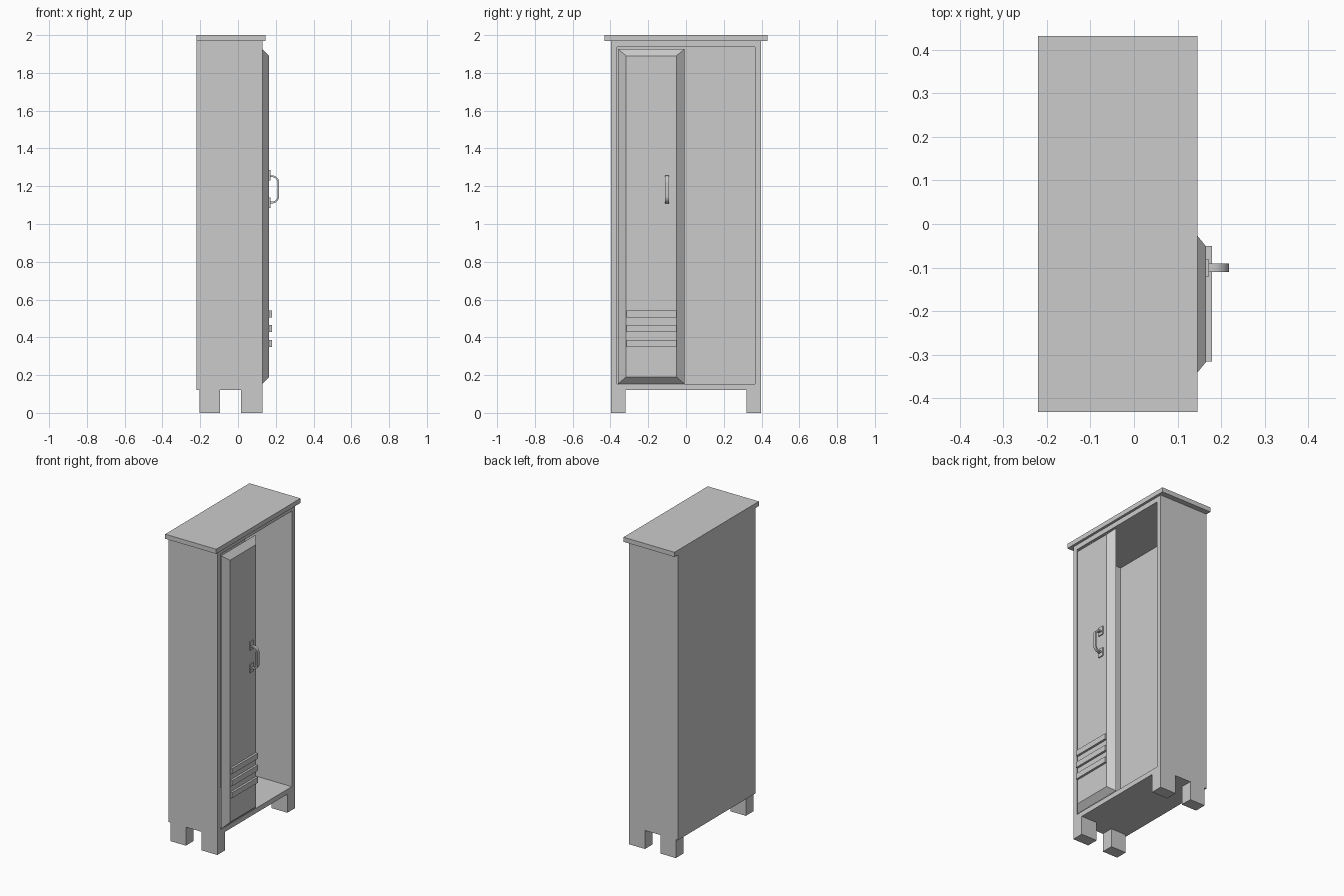
import bpy, bmesh, math

if "Cube" in bpy.data.objects:
    bpy.data.objects.remove(bpy.data.objects["Cube"])


def finish(name, bm):
    bmesh.ops.recalc_face_normals(bm, faces=bm.faces)
    me = bpy.data.meshes.new(name)
    bm.to_mesh(me)
    bm.free()
    ob = bpy.data.objects.new(name, me)
    bpy.context.collection.objects.link(ob)
    return ob


def box_bm(x, y, z):
    bm = bmesh.new()
    bmesh.ops.create_cube(bm, size=1)
    for v in bm.verts:
        v.co = [(a + b) / 2 + c * (b - a) for (a, b), c in zip((x, y, z), v.co)]
    return bm


def box(name, x, y, z):
    return finish(name, box_bm(x, y, z))


def front_face(bm):
    return max(bm.faces, key=lambda f: f.calc_center_median().x)


# Carcass: a box hollowed out from its open side
bm = box_bm((-0.22, 0.13), (-0.397, 0.397), (0.12, 1.97))
face = front_face(bm)
bmesh.ops.inset_region(bm, faces=[face], thickness=0.045)
ext = bmesh.ops.extrude_face_region(bm, geom=[face])
for v in ext["geom"]:
    if isinstance(v, bmesh.types.BMVert):
        v.co.x = -0.205
if face.is_valid:
    bmesh.ops.delete(bm, geom=[face], context='FACES_ONLY')
finish("carcass", bm)

# Overhanging top board
box("top_board", (-0.22, 0.146), (-0.432, 0.432), (1.97, 2.0))

# Four block legs
for x in ((-0.205, -0.096), (0.016, 0.13)):
    for y in ((-0.397, -0.32), (0.32, 0.397)):
        box("leg", x, y, (0, 0.12))

# Door: slab with sloped border
bm = box_bm((0.13, 0.165), (-0.36, -0.008), (0.154, 1.926))
for v in front_face(bm).verts:
    v.co.y += 0.043 if v.co.y < -0.2 else -0.043
    v.co.z += 0.036 if v.co.z < 1 else -0.036
finish("door", bm)

# Vent bars low on the door
for i in range(3):
    z = 0.35 + i * 0.078
    box("vent_bar", (0.163, 0.179), (-0.315, -0.051), (z, z + 0.036))

# Handle mounting plates
for z in (1.085, 1.23):
    box("handle_plate", (0.163, 0.172), (-0.12, -0.082), (z, z + 0.055))

# Bent strap handle: outer and inner outlines with rounded corners
zc, half, out, rad = 1.183, 0.074, 0.218, 0.038


def outline(inset):
    r = rad - inset
    pts = [(0.165, zc + half - inset)]
    for s in (1, -1):
        for i in range(9):
            a = math.radians(90 * (1 - i / 8 if s > 0 else -i / 8))
            pts.append((out - rad + r * math.cos(a),
                        zc + s * (half - rad) + r * math.sin(a)))
    return pts + [(0.165, zc - half + inset)]


bm = bmesh.new()
rings = []
for (xo, zo), (xi, zi) in zip(outline(0), outline(0.009)):
    rings.append([bm.verts.new(p) for p in ((xo, -0.11, zo), (xo, -0.091, zo),
                                            (xi, -0.091, zi), (xi, -0.11, zi))])
for a, b in zip(rings, rings[1:]):
    for k in range(4):
        j = (k + 1) % 4
        bm.faces.new((a[k], a[j], b[j], b[k]))
bm.faces.new(rings[0])
bm.faces.new(rings[-1])
handle = finish("handle", bm)
bpy.context.view_layer.objects.active = handle
handle.select_set(True)
bpy.ops.object.shade_smooth_by_angle(angle=math.radians(30))
